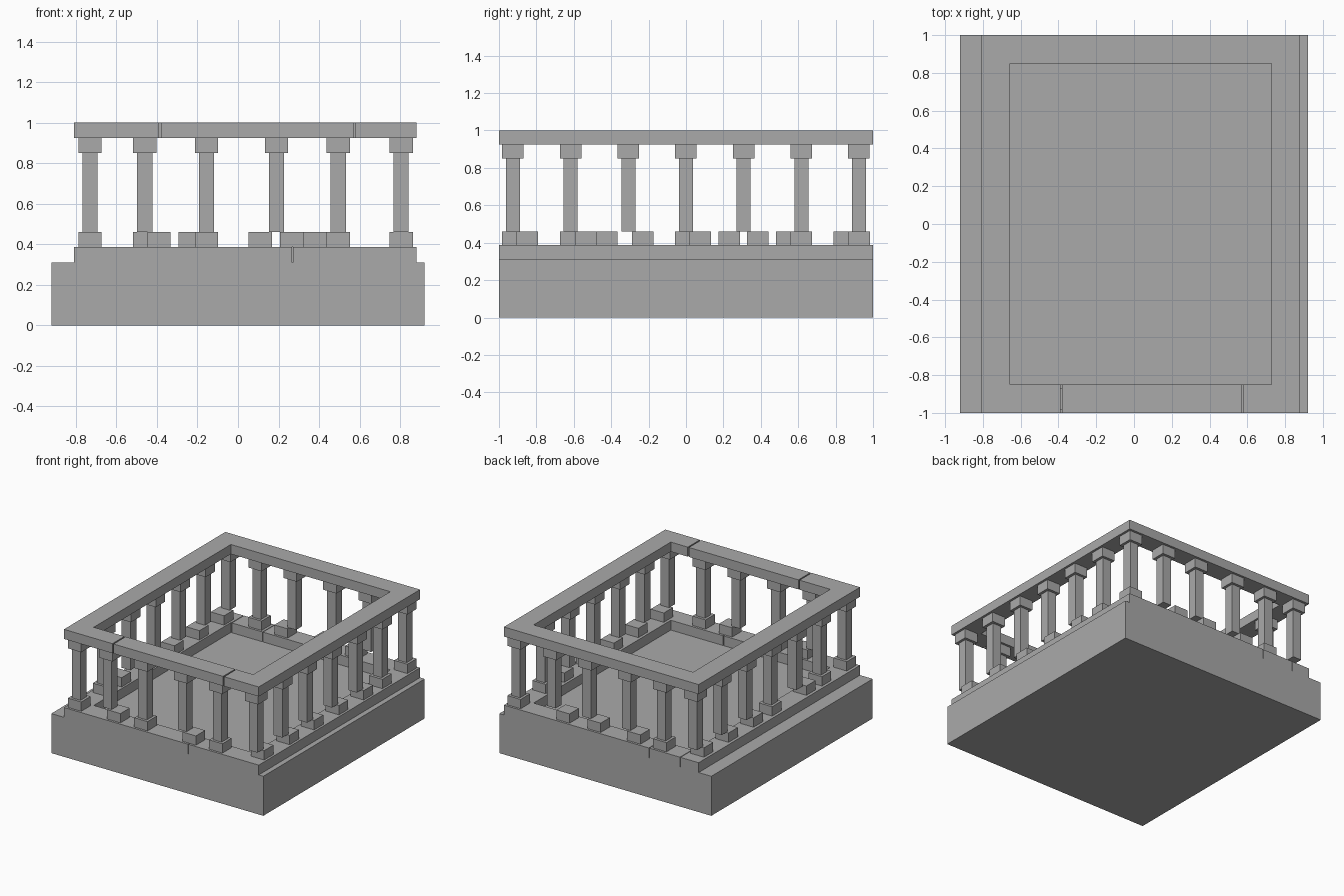
import bpy, bmesh

if "Cube" in bpy.data.objects:
    bpy.data.objects.remove(bpy.data.objects["Cube"])

stone = bpy.data.materials.new("grey_stone")
stone.diffuse_color = (0.4, 0.4, 0.4, 1)
stone.use_nodes = True
stone.node_tree.nodes["Principled BSDF"].inputs["Base Color"].default_value = stone.diffuse_color


def boxes(name, items):
    """One object made of boxes, each (x0, x1, y0, y1, z0, z1)."""
    bm = bmesh.new()
    for x0, x1, y0, y1, z0, z1 in items:
        for v in bmesh.ops.create_cube(bm, size=1)["verts"]:
            v.co.x = x0 if v.co.x < 0 else x1
            v.co.y = y0 if v.co.y < 0 else y1
            v.co.z = z0 if v.co.z < 0 else z1
    mesh = bpy.data.meshes.new(name)
    bm.to_mesh(mesh)
    bm.free()
    mesh.materials.append(stone)
    ob = bpy.data.objects.new(name, mesh)
    bpy.context.collection.objects.link(ob)


def pillar_box(x, y, width, z0, z1):
    h = width / 2
    return (x - h, x + h, y - h, y + h, z0, z1)


def frame(name, z0, z1, front_joints, back_joints, gap):
    """Rectangular frame whose front and back runs are split by thin joints."""
    left, right, inner_l, inner_r = -0.81, 0.88, -0.657, 0.727
    if not back_joints and not front_joints:
        front_joints = []
    sides = []

    def outline(bm_pts, suffix):
        bm = bmesh.new()
        face = bm.faces.new([bm.verts.new((x, y, z0)) for x, y in bm_pts])
        top = bmesh.ops.extrude_face_region(bm, geom=[face])["geom"]
        for v in top:
            if isinstance(v, bmesh.types.BMVert):
                v.co.z = z1
        bmesh.ops.recalc_face_normals(bm, faces=bm.faces)
        mesh = bpy.data.meshes.new(name + suffix)
        bm.to_mesh(mesh)
        bm.free()
        mesh.materials.append(stone)
        bpy.context.collection.objects.link(bpy.data.objects.new(name + suffix, mesh))

    g = gap / 2
    # Front-left corner, left side, and the back run up to the first back joint
    f0, f1 = front_joints[0] - g, front_joints[-1] + g
    if back_joints:
        b0, b1 = back_joints[0] - g, back_joints[-1] + g
        outline([(left, -1), (f0, -1), (f0, -0.85), (inner_l, -0.85), (inner_l, 0.85),
                 (b0, 0.85), (b0, 1), (left, 1)], "_left")
        outline([(right, 1), (b1, 1), (b1, 0.85), (inner_r, 0.85), (inner_r, -0.85),
                 (f1, -0.85), (f1, -1), (right, -1)], "_right")
    else:
        outline([(left, -1), (f0, -1), (f0, -0.85), (inner_l, -0.85), (inner_l, 0.85),
                 (inner_r, 0.85), (inner_r, -0.85), (f1, -0.85), (f1, -1), (right, -1),
                 (right, 1), (left, 1)], "_surround")
    # Loose pieces between neighbouring joints
    for joints, y0, y1 in ((front_joints, -1, -0.85), (back_joints, 0.85, 1)):
        sides += [(a + g, b - g, y0, y1, z0, z1) for a, b in zip(joints, joints[1:])]
    if sides:
        boxes(name + "_piece", sides)


# Plinth, raised kerb and top rail
boxes("plinth", [(-0.92, 0.92, -1, 1, 0, 0.31)])
frame("kerb", 0.31, 0.387, [0.27], [-0.65, -0.38], 0.005)
frame("top_rail", 0.925, 1.0, [-0.385, 0.575], [], 0.01)

# Pillar positions round the rectangle
xs = [-0.73, -0.46, -0.155, 0.19, 0.495, 0.805]
ys = [-0.925 + i * 0.3083 for i in range(7)]
pillars = [(x, y) for x in xs for y in (ys[0], ys[-1])]
pillars += [(x, y) for x in (xs[0], xs[-1]) for y in ys[1:-1]]
for x, y in pillars:
    boxes("pillar_shaft", [pillar_box(x, y, 0.075, 0.46, 0.85)])
    boxes("pillar_cap", [pillar_box(x, y, 0.115, 0.85, 0.925)])

# Foot blocks, several of them shifted out from under their pillars
feet = [(x, -0.925) for x in (-0.39, -0.155, 0.265, 0.495)]
feet += [(x, 0.925) for x in (-0.46, -0.235, 0.11, 0.38)]
feet += [(-0.73, y) for y in (-0.925, -0.617, -0.425, 0, 0.23, 0.54, 0.845)]
feet += [(0.805, y) for y in (-0.85, -0.535, -0.232, 0.077, 0.383, 0.615, 0.925)]
for x, y in feet:
    boxes("foot_block", [pillar_box(x, y, 0.115, 0.387, 0.46)])
